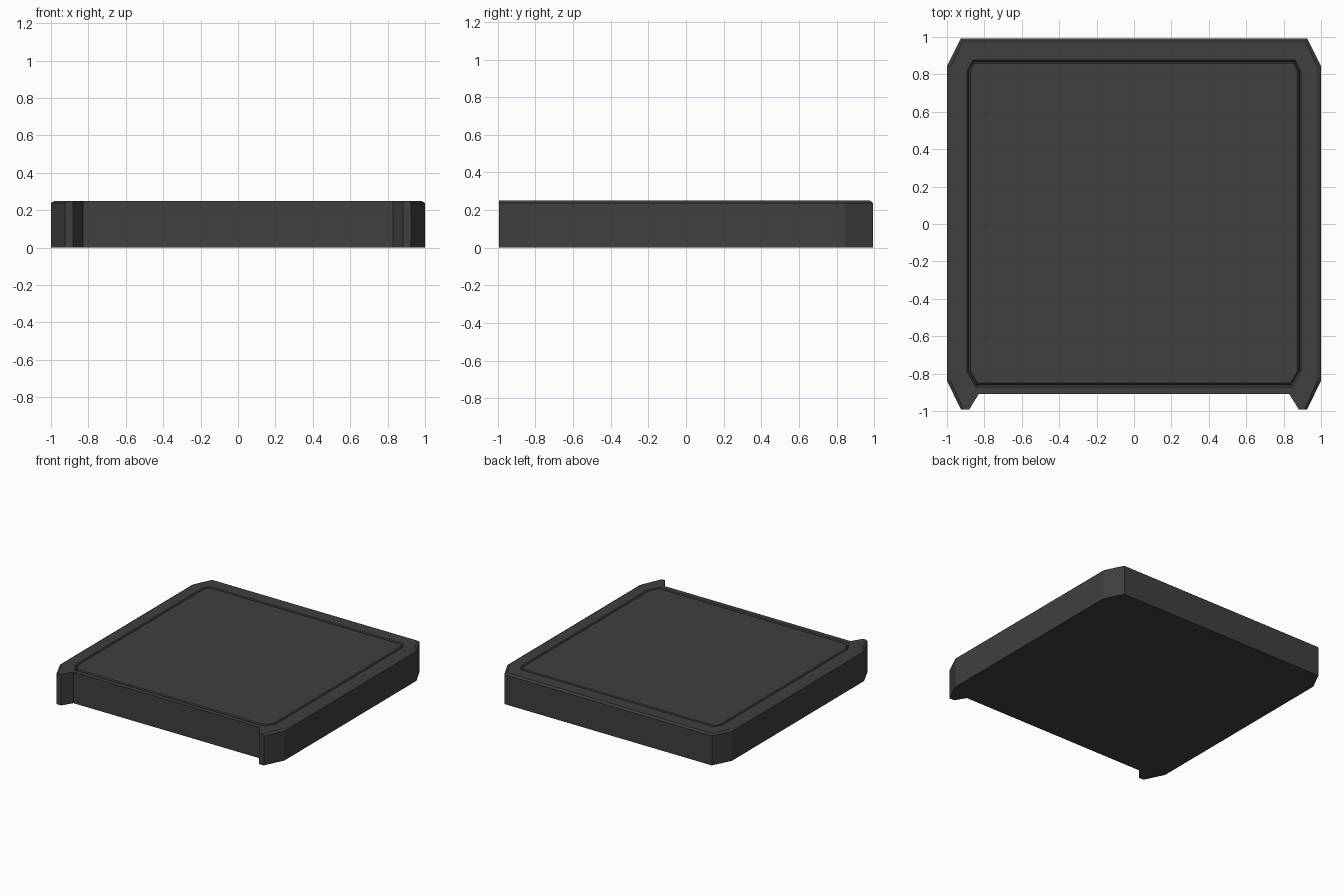
import bpy, bmesh

if "Cube" in bpy.data.objects:
    bpy.data.objects.remove(bpy.data.objects["Cube"])

# Right half of each loop, back to front; the left half is mirrored
OUTER = [(.925, .993), (1, .845), (1, -.838), (.925, -.993), (.882, -.993), (.83, -.909)]
RIM = [(.915, .978), (.981, .842), (.981, -.835), (.911, -.993), (.882, -.993), (.83, -.909)]
GROOVE_OUT = [(.862, .876), (.893, .817), (.893, -.79), (.846, -.872), (.835, -.872), (.82, -.872)]
GROOVE_IN = [(.855, .857), (.875, .813), (.875, -.786), (.835, -.851), (.828, -.851), (.82, -.851)]
GROOVE_MID = [((a + c) / 2, (b + d) / 2) for (a, b), (c, d) in zip(GROOVE_OUT, GROOVE_IN)]

H = .25


def add_loop(bm, half, z):
    pts = half + [(-x, y) for x, y in reversed(half)]
    return [bm.verts.new((x, y, z)) for x, y in pts]


# Slab: straight sides, chamfered rim, shallow groove around the top panel
bm = bmesh.new()
loops = [add_loop(bm, h, z) for h, z in (
    (OUTER, 0), (OUTER, H - .012), (RIM, H), (GROOVE_OUT, H),
    (GROOVE_MID, H - .015), (GROOVE_IN, H))]
for lo, hi in zip(loops, loops[1:]):
    n = len(lo)
    for i in range(n):
        j = (i + 1) % n
        bm.faces.new((lo[i], lo[j], hi[j], hi[i]))
bm.faces.new(loops[0])
bm.faces.new(loops[-1])
bmesh.ops.recalc_face_normals(bm, faces=bm.faces)
mesh = bpy.data.meshes.new("floor_tile")
bm.to_mesh(mesh)
bm.free()

tile = bpy.data.objects.new("floor_tile", mesh)
bpy.context.collection.objects.link(tile)

# Dark grey finish
mat = bpy.data.materials.new("dark_grey")
mat.diffuse_color = (.05, .05, .05, 1)
mat.use_nodes = True
mat.node_tree.nodes["Principled BSDF"].inputs["Base Color"].default_value = mat.diffuse_color
mesh.materials.append(mat)
